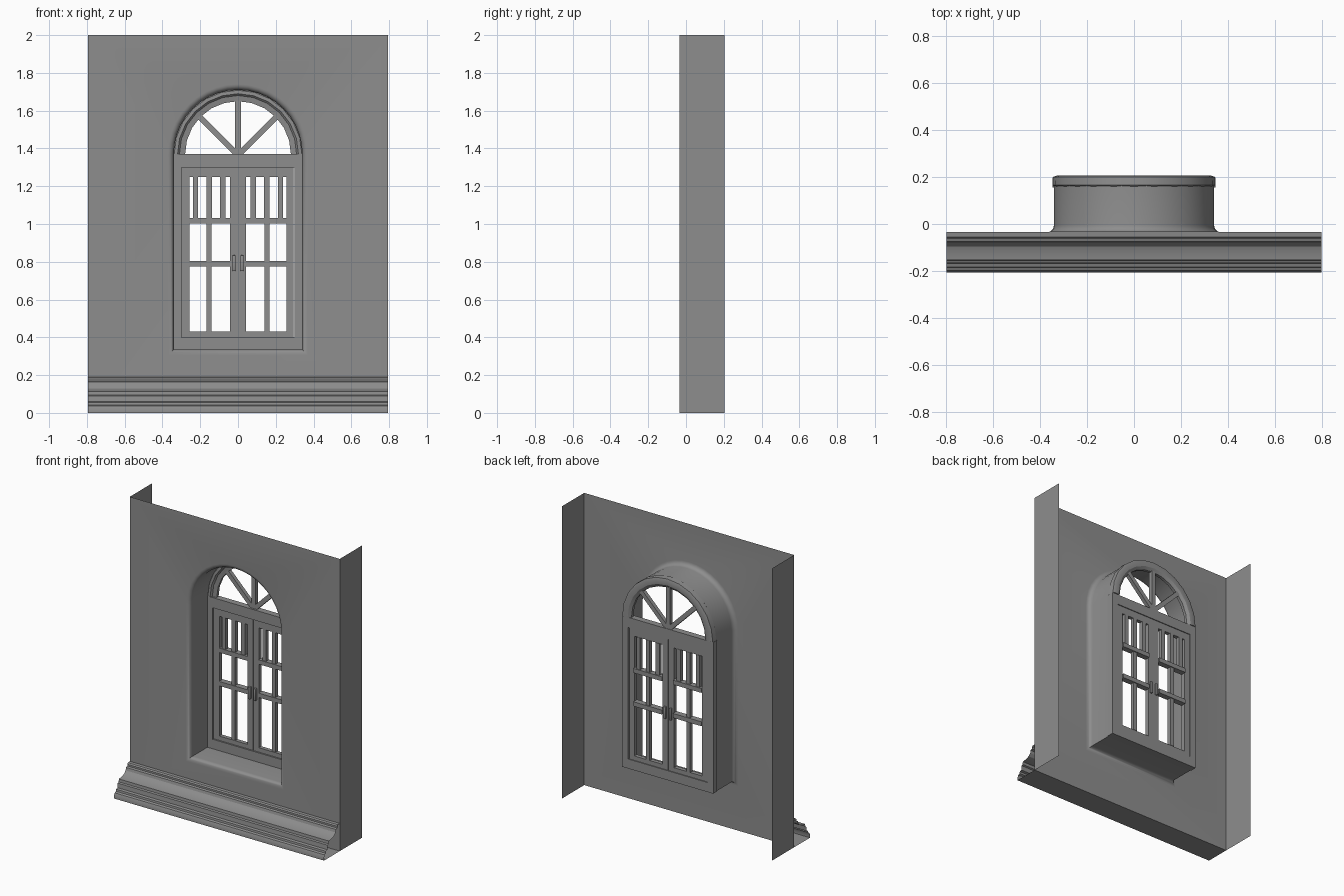
import bpy, bmesh
from math import sin, cos, pi, radians
from mathutils import Vector, Matrix

cube = bpy.data.objects.get("Cube")
if cube:
    bpy.data.objects.remove(cube, do_unlink=True)

plaster = bpy.data.materials.new("plain_grey")
plaster.use_nodes = True
GREY = (0.27, 0.27, 0.27, 1)
plaster.diffuse_color = GREY
plaster.node_tree.nodes["Principled BSDF"].inputs["Base Color"].default_value = GREY

HALF_W, HEIGHT = 0.795, 2.0
WALL_Y, BACK_Y, FRONT_Y = -0.035, 0.205, -0.205
OPEN_R, SILL, SPRING = 0.34, 0.335, 1.37


def finish(bm, name, smooth=None):
    me = bpy.data.meshes.new(name)
    bm.to_mesh(me)
    bm.free()
    ob = bpy.data.objects.new(name, me)
    bpy.context.collection.objects.link(ob)
    me.materials.append(plaster)
    if smooth:
        bpy.ops.object.select_all(action='DESELECT')
        ob.select_set(True)
        bpy.context.view_layer.objects.active = ob
        bpy.ops.object.shade_smooth_by_angle(angle=radians(smooth))
    return ob


def add_box(bm, x, y, z, bevel=0.0):
    """Box from (min, max) ranges."""
    mid = Vector([(a + b) / 2 for a, b in (x, y, z)])
    size = [b - a for a, b in (x, y, z)]
    mat = Matrix.Translation(mid) @ Matrix.Diagonal((*size, 1))
    verts = bmesh.ops.create_cube(bm, size=1, matrix=mat)["verts"]
    if bevel:
        edges = list({e for v in verts for e in v.link_edges})
        bmesh.ops.bevel(bm, geom=edges, offset=bevel, segments=2,
                        profile=0.5, affect='EDGES')
    return verts


def bridge(bm, a, b, closed=True):
    n = len(a)
    for i in range(n if closed else n - 1):
        j = (i + 1) % n
        bm.faces.new((a[i], a[j], b[j], b[i]))


# Wall sheet with an arched, flared reveal and return flanges
def opening_loop(bm, grow, y, steps=20):
    r = OPEN_R + grow
    pts = [(-r, SILL - grow), (r, SILL - grow)]
    pts += [(r * cos(pi * i / steps), SPRING + r * sin(pi * i / steps))
            for i in range(steps + 1)]
    return [bm.verts.new((x, y, z)) for x, z in pts]


bm = bmesh.new()
FLARE = 0.03
rings = []
for i in range(6):
    a = pi / 2 * i / 5
    rings.append(opening_loop(bm, FLARE * (1 - sin(a)), WALL_Y + FLARE * (1 - cos(a))))
rings.append(opening_loop(bm, 0, 0.18))
for a, b in zip(rings, rings[1:]):
    bridge(bm, a, b)
corners = [bm.verts.new((x, WALL_Y, z)) for x, z in
           ((-HALF_W, 0), (HALF_W, 0), (HALF_W, HEIGHT), (-HALF_W, HEIGHT))]
border = [bm.edges.new((corners[i], corners[(i + 1) % 4])) for i in range(4)]
rim = [bm.edges.get((rings[0][i], rings[0][(i + 1) % len(rings[0])]))
       for i in range(len(rings[0]))]
bmesh.ops.triangle_fill(bm, edges=border + rim, use_beauty=True)
for low, high in ((0, 3), (1, 2)):
    back = [bm.verts.new((corners[k].co.x, BACK_Y, corners[k].co.z)) for k in (high, low)]
    bm.faces.new((corners[low], corners[high], *back))
bmesh.ops.recalc_face_normals(bm, faces=bm.faces)
bm.normal_update()
if max(bm.faces, key=lambda f: abs(f.normal.y) * f.calc_area()).normal.y > 0:
    bmesh.ops.reverse_faces(bm, faces=bm.faces)
finish(bm, "wall", 40)

# Stepped base moulding, open at its ends
profile = [(WALL_Y, .19), (-.055, .188), (-.062, .18), (-.062, .168), (-.075, .163),
           (-.08, .145), (-.095, .128), (-.12, .118), (-.153, .114), (-.155, .095),
           (-.165, .09), (-.168, .06), (-.183, .055), (-.185, .042),
           (-.198, .036), (FRONT_Y, .02), (FRONT_Y, 0), (WALL_Y, 0)]
bm = bmesh.new()
left, right = [[bm.verts.new((s * HALF_W, y, z)) for y, z in profile] for s in (1, -1)]
bridge(bm, left, right, closed=False)
finish(bm, "base_moulding", 25)

# Rectangular outer window frame
bm = bmesh.new()
FRAME_Y = (0.155, 0.198)
for s in (-1, 1):
    add_box(bm, sorted((s * 0.30, s * 0.345)), FRAME_Y, (SILL, SPRING))
add_box(bm, (-0.30, 0.30), FRAME_Y, (SILL, 0.40))
add_box(bm, (-0.30, 0.30), FRAME_Y, (1.30, SPRING))
finish(bm, "window_frame")

# Two casement leaves with glazing bars
for side, name, outer in ((-1, "right_casement", 0.30), (1, "left_casement", 0.293)):
    bm = bmesh.new()

    def bar(x0, x1, z0, z1, y=(0.165, 0.192)):
        add_box(bm, sorted((side * x0, side * x1)), y, (z0, z1))

    bar(0.257, outer, 0.40, 1.30)
    bar(0.001, 0.042, 0.40, 1.30)
    bar(0.042, 0.257, 0.40, 0.43)
    bar(0.042, 0.257, 1.25, 1.30)
    for z in (0.775, 1.003):
        bar(0.042, 0.257, z, z + 0.03, (0.162, 0.202))
    bar(0.139, 0.167, 0.43, 1.003, (0.168, 0.195))
    for x in (0.08, 0.152, 0.225):
        bar(x - 0.014, x + 0.014, 1.033, 1.25, (0.168, 0.195))
    finish(bm, name)

# Pull handles on both faces of each casement
for side, name in ((-1, "right_handle"), (1, "left_handle")):
    bm = bmesh.new()
    for y in ((0.145, 0.167), (0.19, BACK_Y)):
        add_box(bm, sorted((side * 0.012, side * 0.03)), y, (0.75, 0.835), 0.006)
    finish(bm, name, 40)

# Faceted half-round arch frame
section = [(.28, .17), (.28, .19), (.3, .203), (.328, BACK_Y), (.343, .2),
           (.345, .165), (.338, .157), (.32, .155), (.31, .165)]
bm = bmesh.new()
SEGMENTS = 12
sweep = []
for i in range(SEGMENTS + 1):
    a = pi * i / SEGMENTS
    sweep.append([bm.verts.new((r * cos(a), y, SPRING + r * sin(a))) for r, y in section])
for a, b in zip(sweep, sweep[1:]):
    bridge(bm, a, b)
bm.faces.new(sweep[0])
bm.faces.new(sweep[-1])
bmesh.ops.recalc_face_normals(bm, faces=bm.faces)
finish(bm, "arch_frame", 25)

# Fan bars radiating inside the arch
bm = bmesh.new()
for angle in (-45, 0, 45):
    verts = add_box(bm, (-0.015, 0.015), (0.168, 0.195), (0, 0.29))
    turn = Matrix.Translation((0, 0, SPRING - 0.005)) @ Matrix.Rotation(radians(angle), 4, 'Y')
    bmesh.ops.transform(bm, matrix=turn, verts=verts)
finish(bm, "fan_bars")
